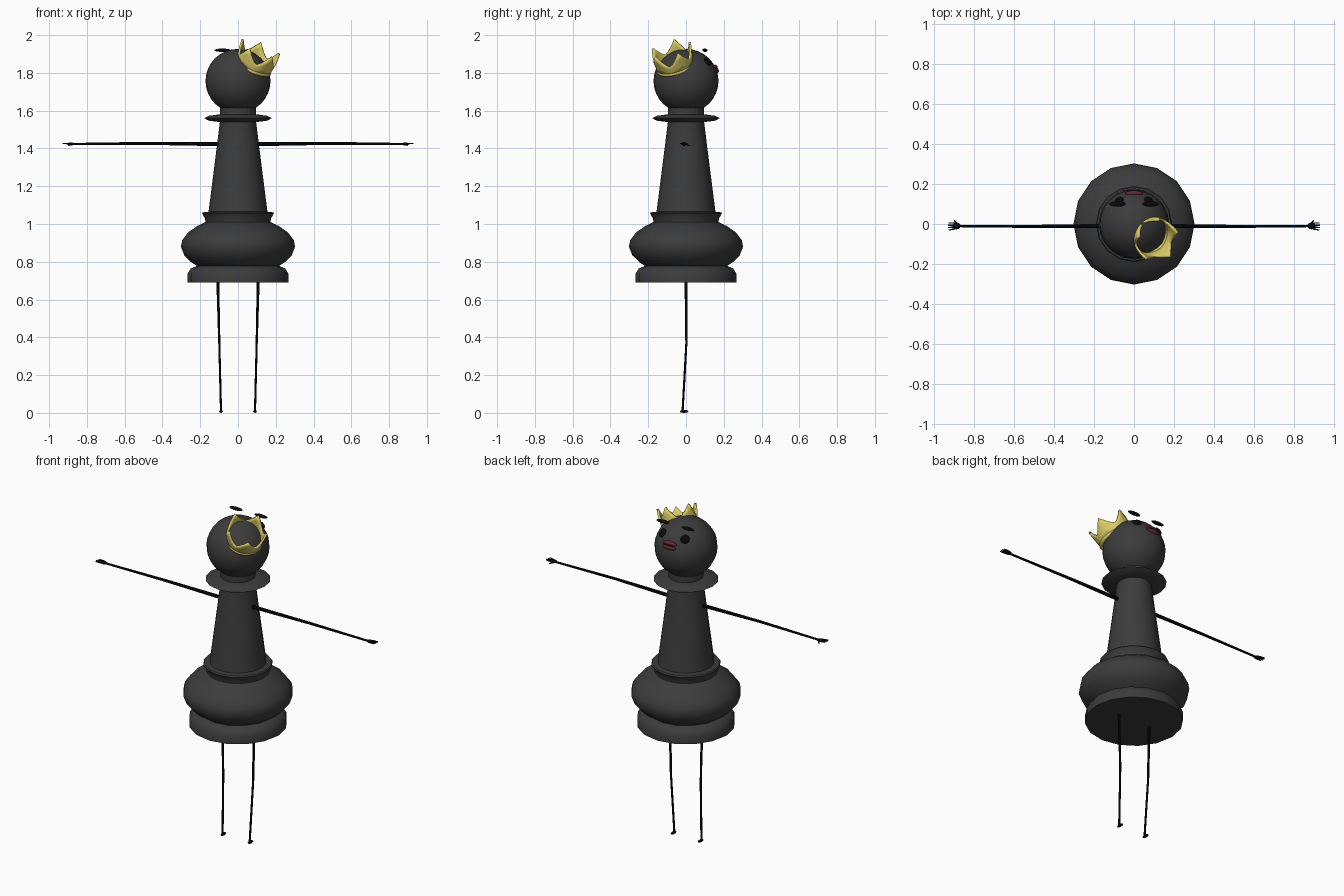
import bpy, bmesh, math
from mathutils import Vector, Matrix

if "Cube" in bpy.data.objects:
    bpy.data.objects.remove(bpy.data.objects["Cube"])


def material(name, rgb):
    m = bpy.data.materials.new(name)
    m.use_nodes = True
    m.diffuse_color = (*rgb, 1)
    node = m.node_tree.nodes["Principled BSDF"]
    node.inputs["Base Color"].default_value = (*rgb, 1)
    node.inputs["Roughness"].default_value = 0.7
    return m


charcoal = material("charcoal", (0.045, 0.045, 0.045))
black = material("black", (0.003, 0.003, 0.003))
gold = material("gold", (0.70, 0.60, 0.13))
dark_red = material("dark red", (0.13, 0.02, 0.03))


def finish(name, bm, mat, angle=40):
    bmesh.ops.recalc_face_normals(bm, faces=bm.faces)
    mesh = bpy.data.meshes.new(name)
    bm.to_mesh(mesh)
    bm.free()
    mesh.materials.append(mat)
    ob = bpy.data.objects.new(name, mesh)
    bpy.context.collection.objects.link(ob)
    bpy.ops.object.select_all(action='DESELECT')
    ob.select_set(True)
    bpy.context.view_layer.objects.active = ob
    bpy.ops.object.shade_smooth_by_angle(angle=math.radians(angle))
    return ob


def lathe(name, profile, mat, steps=16):
    bm = bmesh.new()
    verts = [bm.verts.new((r, 0, z)) for r, z in profile]
    edges = [bm.edges.new(pair) for pair in zip(verts, verts[1:])]
    bmesh.ops.spin(bm, geom=verts + edges, cent=(0, 0, 0), axis=(0, 0, 1),
                   angle=math.tau, steps=steps)
    bmesh.ops.remove_doubles(bm, verts=bm.verts, dist=0.0005)
    return finish(name, bm, mat)


def rod(bm, a, b, r1, r2, sides=8):
    a, b = Vector(a), Vector(b)
    d = b - a
    m = Matrix.Translation((a + b) / 2) @ d.to_track_quat('Z', 'Y').to_matrix().to_4x4()
    bmesh.ops.create_cone(bm, cap_ends=True, segments=sides, radius1=r1,
                          radius2=r2, depth=d.length, matrix=m)


def blob(bm, centre, size, rot=None, u=16, v=10):
    m = Matrix.Translation(centre) @ (rot or Matrix()) @ Matrix.Diagonal((*size, 1))
    bmesh.ops.create_uvsphere(bm, u_segments=u, v_segments=v, radius=1, matrix=m)


def facing(direction):
    """Turn local z outward, keeping local x level."""
    z = Vector(direction).normalized()
    x = Vector((0, 0, 1)).cross(z).normalized()
    return Matrix((x, z.cross(x), z)).transposed().to_4x4()


# Turned body: foot ring, bulge, ledge and tapering stem
lathe("body", [(0, 0.69), (0.268, 0.69), (0.268, 0.735), (0.25, 0.765), (0.217, 0.778),
               (0.25, 0.80), (0.285, 0.835), (0.302, 0.88), (0.295, 0.915), (0.265, 0.955),
               (0.215, 0.99), (0.172, 1.01), (0.175, 1.03), (0.19, 1.055), (0.185, 1.062),
               (0.156, 1.065), (0.14, 1.19), (0.112, 1.41), (0.096, 1.54),
               (0.095, 1.62), (0, 1.62)], charcoal)

# Collar disc
lathe("collar", [(0, 1.54), (0.10, 1.54), (0.155, 1.547), (0.178, 1.56),
                 (0.155, 1.573), (0.10, 1.58), (0, 1.58)], charcoal)

# Head
HEAD = Vector((0, 0, 1.757))
bm = bmesh.new()
blob(bm, HEAD, (0.172, 0.172, 0.17), u=24, v=16)
finish("head", bm, charcoal)

# Limbs, eyes and brows on both sides
for s, side in ((1, "left"), (-1, "right")):
    # Arm with elbow, palm and spread fingers
    bm = bmesh.new()
    rod(bm, (s * 0.09, -0.01, 1.423), (s * 0.48, -0.012, 1.427), 0.011, 0.008)
    rod(bm, (s * 0.48, -0.012, 1.427), (s * 0.88, -0.01, 1.423), 0.008, 0.006)
    finish(side + "_arm", bm, black)
    bm = bmesh.new()
    blob(bm, (s * 0.885, -0.01, 1.424), (0.022, 0.017, 0.008), u=10, v=6)
    for i in range(4):
        y = -0.024 + i * 0.0095
        reach = 0.93 - 0.004 * abs(i - 1.5)
        rod(bm, (s * 0.89, y, 1.425), (s * reach, y * 1.25, 1.427), 0.0045, 0.003, 6)
    rod(bm, (s * 0.88, 0.0, 1.422), (s * 0.897, 0.018, 1.416), 0.005, 0.003, 6)
    finish(side + "_hand", bm, black)

    # Leg with slightly bent knee, and small foot
    bm = bmesh.new()
    rod(bm, (s * 0.107, 0, 0.70), (s * 0.099, 0.002, 0.37), 0.008, 0.006)
    rod(bm, (s * 0.099, 0.002, 0.37), (s * 0.09, -0.018, 0.01), 0.006, 0.006)
    blob(bm, (s * 0.09, -0.01, 0.008), (0.01, 0.023, 0.008), u=10, v=6)
    finish(side + "_leg", bm, black)

    # Eye sits on the head surface
    spot = Vector((s * 0.075, 0.116, 1.86))
    bm = bmesh.new()
    blob(bm, spot, (0.025, 0.025, 0.012), facing(spot - HEAD))
    finish(side + "_eye", bm, black)

    # Brow floats just above the eye
    bm = bmesh.new()
    blob(bm, (s * 0.083, 0.1, 1.92), (0.042, 0.014, 0.009))
    finish(side + "_brow", bm, black)

# Lips with a dark parting line
spot = Vector((0, 0.157, 1.82))
turn = facing(spot - HEAD)
bm = bmesh.new()
for up in (1, -1):
    blob(bm, spot + turn @ Vector((0, up * 0.011, 0)), (0.045, 0.013, 0.014), turn)
finish("lips", bm, dark_red)
bm = bmesh.new()
blob(bm, spot + turn @ Vector((0, 0, 0.008)), (0.036, 0.003, 0.006), turn)
finish("mouth_line", bm, black)

# Tilted crown: flared band whose top edge rises into five points
axis = Vector((0.42, -0.30, 1)).normalized()
tilt = Vector((0, 0, 1)).rotation_difference(axis).to_matrix().to_4x4()
place = Matrix.Translation((0.08, -0.055, 1.832)) @ tilt
SPIKES, PER = 5, 8
count = SPIKES * PER
bm = bmesh.new()
columns = []
for i in range(count):
    a = math.radians(165) + math.tau * i / count
    near = abs(2 * (i % PER) / PER - 1)      # 1 at a tip, 0 in a valley
    top = 0.045 + 0.067 * near ** 1.4
    column = []
    for t in (0, 0.35, 0.7, 1):
        r = 0.092 + 0.15 * top * t
        column.append(bm.verts.new((r * math.cos(a), r * math.sin(a), top * t)))
    columns.append(column)
for i in range(count):
    c, d = columns[i], columns[(i + 1) % count]
    for k in range(3):
        bm.faces.new((c[k], d[k], d[k + 1], c[k + 1]))
crown = finish("crown", bm, gold)
crown.matrix_world = place
thick = crown.modifiers.new("thickness", 'SOLIDIFY')
thick.thickness = 0.012
thick.offset = 0

# Rolled rim round the crown's foot
bpy.ops.mesh.primitive_torus_add(major_radius=0.092, minor_radius=0.011,
                                 major_segments=32, minor_segments=8)
rim = bpy.context.object
rim.name = "crown_rim"
rim.data.materials.append(gold)
rim.matrix_world = place
bpy.ops.object.shade_smooth_by_angle(angle=math.radians(60))
